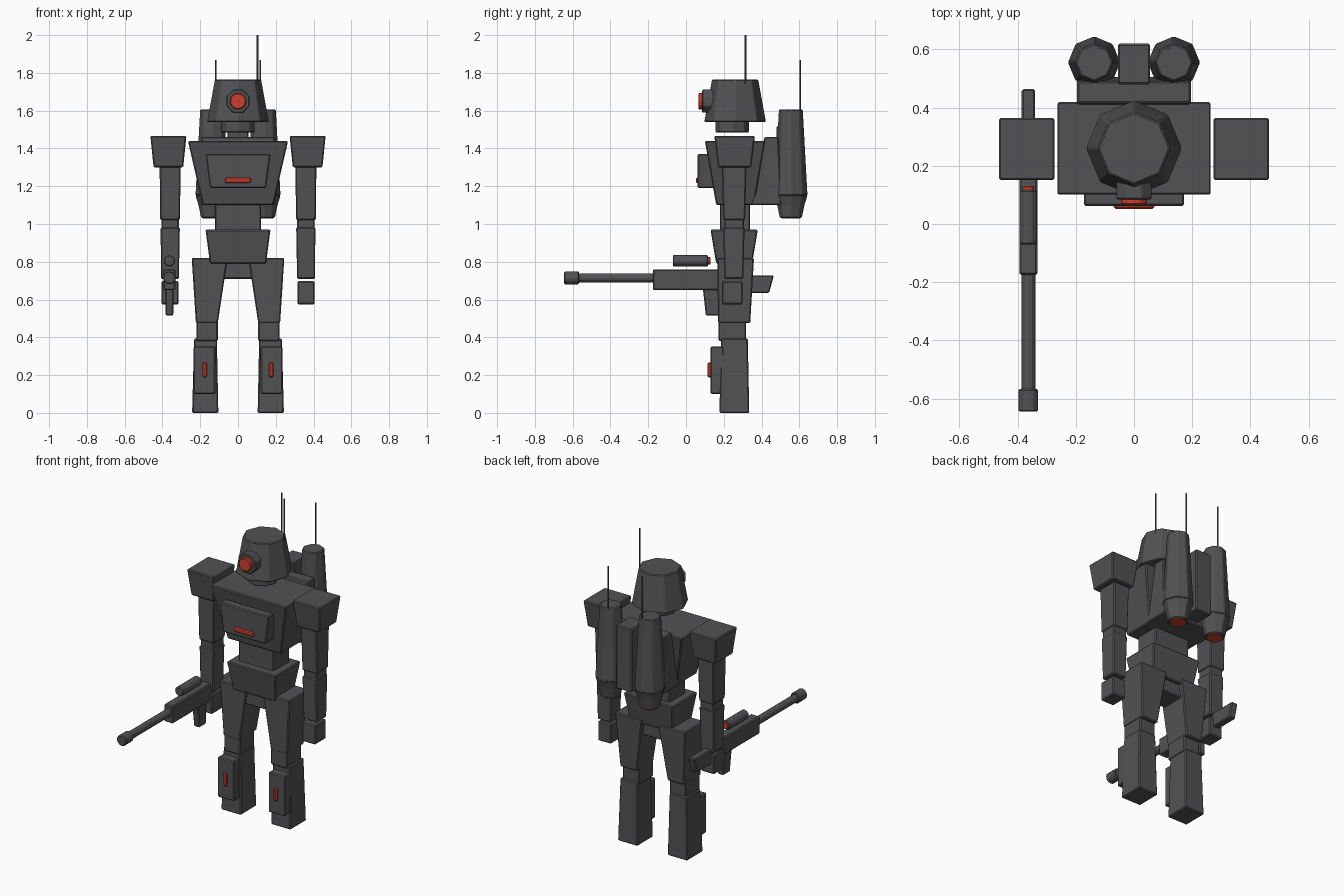
import bpy, bmesh, math
from mathutils import Matrix, Vector

if "Cube" in bpy.data.objects:
    bpy.data.objects.remove(bpy.data.objects["Cube"])


def material(name, rgb):
    m = bpy.data.materials.new(name)
    m.diffuse_color = (*rgb, 1)
    m.use_nodes = True
    m.node_tree.nodes["Principled BSDF"].inputs["Base Color"].default_value = m.diffuse_color
    return m


GREY = material("gunmetal grey", (0.085, 0.085, 0.09))
RED = material("signal red", (0.60, 0.05, 0.03))


def finish(name, bm, mat, bevel):
    bmesh.ops.recalc_face_normals(bm, faces=bm.faces)
    me = bpy.data.meshes.new(name)
    bm.to_mesh(me)
    bm.free()
    me.materials.append(mat)
    ob = bpy.data.objects.new(name, me)
    bpy.context.collection.objects.link(ob)
    if bevel:
        b = ob.modifiers.new("edge", 'BEVEL')
        b.width, b.segments, b.limit_method = bevel, 1, 'ANGLE'
        b.angle_limit = math.radians(40)
    return ob


def block(name, z0, low, z1, top=None, mat=GREY, bevel=0.006):
    """Tapered box: rectangles (x0, x1, y0, y1) at heights z0 and z1."""
    bm = bmesh.new()
    rings = []
    for z, (x0, x1, y0, y1) in ((z0, low), (z1, top or low)):
        rings.append([bm.verts.new((x, y, z)) for x, y in
                      ((x0, y0), (x1, y0), (x1, y1), (x0, y1))])
    a, b = rings
    bm.faces.new(a)
    bm.faces.new(b)
    for i in range(4):
        j = (i + 1) % 4
        bm.faces.new((a[i], a[j], b[j], b[i]))
    return finish(name, bm, mat, bevel)


def turned(name, origin, profile, axis='Z', sides=8, mat=GREY, bevel=0.005, phase=0.0):
    """Faceted turned part: profile of (radius, distance along axis)."""
    bm = bmesh.new()
    rings = []
    for r, d in profile:
        ring = []
        for k in range(sides):
            t = 2 * math.pi * k / sides + phase
            u, v = r * math.cos(t), r * math.sin(t)
            p = (u, v, d) if axis == 'Z' else (u, d, v)
            ring.append(bm.verts.new(Vector(p) + Vector(origin)))
        rings.append(ring)
    bm.faces.new(rings[0])
    bm.faces.new(rings[-1])
    for a, b in zip(rings, rings[1:]):
        for i in range(sides):
            j = (i + 1) % sides
            bm.faces.new((a[i], a[j], b[j], b[i]))
    return finish(name, bm, mat, bevel)


def sided(s, r):
    """Mirror a right-side rectangle to the side s."""
    return r if s > 0 else (-r[1], -r[0], r[2], r[3])


# Head, neck and eye
turned("head", (0, 0.26, 0), [(0.165, 1.54), (0.124, 1.765)])
turned("neck", (0, 0.245, 0), [(0.09, 1.485), (0.09, 1.545)])
turned("eye_housing", (0, 0, 1.65), [(0.066, 0.085), (0.066, 0.15)], 'Y', phase=math.pi / 8)
turned("eye_lens", (0, 0, 1.65), [(0.044, 0.065), (0.044, 0.10)], 'Y', 12, RED)

# Torso
block("torso", 1.10, (-0.187, 0.187, 0.16, 0.36), 1.44, (-0.265, 0.265, 0.10, 0.42))
block("chest_plate", 1.19, (-0.148, 0.148, 0.062, 0.16), 1.37, (-0.172, 0.172, 0.062, 0.13))
block("chest_light", 1.217, (-0.07, 0.07, 0.052, 0.08), 1.245, mat=RED)
block("waist", 0.96, (-0.122, 0.122, 0.18, 0.34), 1.11)
block("pelvis", 0.79, (-0.148, 0.148, 0.16, 0.35), 0.97, (-0.172, 0.172, 0.13, 0.38))
block("crotch", 0.71, (-0.08, 0.08, 0.18, 0.33), 0.80)

# Backpack core
block("backpack", 1.10, (-0.195, 0.195, 0.345, 0.505), 1.46, (-0.195, 0.195, 0.415, 0.49))
block("backpack_spine", 1.12, (-0.055, 0.055, 0.48, 0.62), 1.52, (-0.055, 0.055, 0.48, 0.62))

for s, side in ((1, "right"), (-1, "left")):
    # Thruster with nozzle and antenna
    turned(f"thruster_{side}", (s * 0.137, 0.555, 0),
           [(0.09, 1.15), (0.065, 1.605)])
    turned(f"nozzle_{side}", (s * 0.137, 0.555, 0),
           [(0.06, 1.033), (0.074, 1.10), (0.09, 1.152)])
    turned(f"nozzle_glow_{side}", (s * 0.137, 0.555, 0),
           [(0.048, 1.028), (0.048, 1.04)], sides=12, mat=RED, bevel=0)
    turned(f"pack_antenna_{side}", (s * 0.118, 0.605, 0),
           [(0.005, 1.59), (0.005, 1.867)], sides=6, bevel=0)
    # Arm
    block(f"shoulder_{side}", 1.30, sided(s, (0.29, 0.447, 0.17, 0.345)),
          1.467, sided(s, (0.273, 0.464, 0.15, 0.365)))
    block(f"upper_arm_{side}", 1.02, sided(s, (0.308, 0.412, 0.197, 0.313)),
          1.31, sided(s, (0.303, 0.415, 0.19, 0.32)))
    block(f"elbow_{side}", 0.97, sided(s, (0.313, 0.406, 0.203, 0.307)), 1.03)
    block(f"forearm_{side}", 0.71, sided(s, (0.313, 0.407, 0.203, 0.303)),
          0.982, sided(s, (0.308, 0.41, 0.197, 0.31)))
    block(f"hand_{side}", 0.575, sided(s, (0.314, 0.406, 0.19, 0.30)), 0.697)
    # Leg
    block(f"thigh_{side}", 0.475, sided(s, (0.107, 0.223, 0.17, 0.34)),
          0.82, sided(s, (0.055, 0.245, 0.165, 0.36)))
    block(f"knee_{side}", 0.38, sided(s, (0.107, 0.22, 0.172, 0.318)), 0.49)
    block(f"shin_{side}", 0.0, sided(s, (0.104, 0.243, 0.177, 0.335)),
          0.395, sided(s, (0.112, 0.232, 0.185, 0.327)))
    block(f"shin_plate_{side}", 0.10, sided(s, (0.12, 0.235, 0.13, 0.20)), 0.352)
    block(f"shin_light_{side}", 0.187, sided(s, (0.164, 0.187, 0.115, 0.14)), 0.267, mat=RED)

# Head antenna
turned("head_antenna", (0.103, 0.315, 0), [(0.005, 1.74), (0.005, 2.0)], sides=6, bevel=0)

# Rifle held in the left hand
GX = -0.363
block("rifle_body", 0.65, (GX - 0.031, GX + 0.031, -0.175, 0.25), 0.76)
block("rifle_stock", 0.635, (GX - 0.023, GX + 0.023, 0.20, 0.44),
      0.728, (GX - 0.023, GX + 0.023, 0.20, 0.465))
block("rifle_grip", 0.515, (GX - 0.02, GX + 0.02, 0.105, 0.175),
      0.67, (GX - 0.023, GX + 0.023, 0.088, 0.175))
turned("rifle_barrel", (GX, 0, 0.715), [(0.024, -0.60), (0.024, -0.16)], 'Y', 12)
turned("rifle_muzzle", (GX, 0, 0.715), [(0.034, -0.645), (0.034, -0.567)], 'Y', 12)
turned("rifle_scope", (GX, 0, 0.805), [(0.03, -0.07), (0.03, 0.117)], 'Y', 12)
turned("scope_lens", (GX, 0, 0.805), [(0.02, 0.11), (0.02, 0.13)], 'Y', 12, RED, 0.003)
